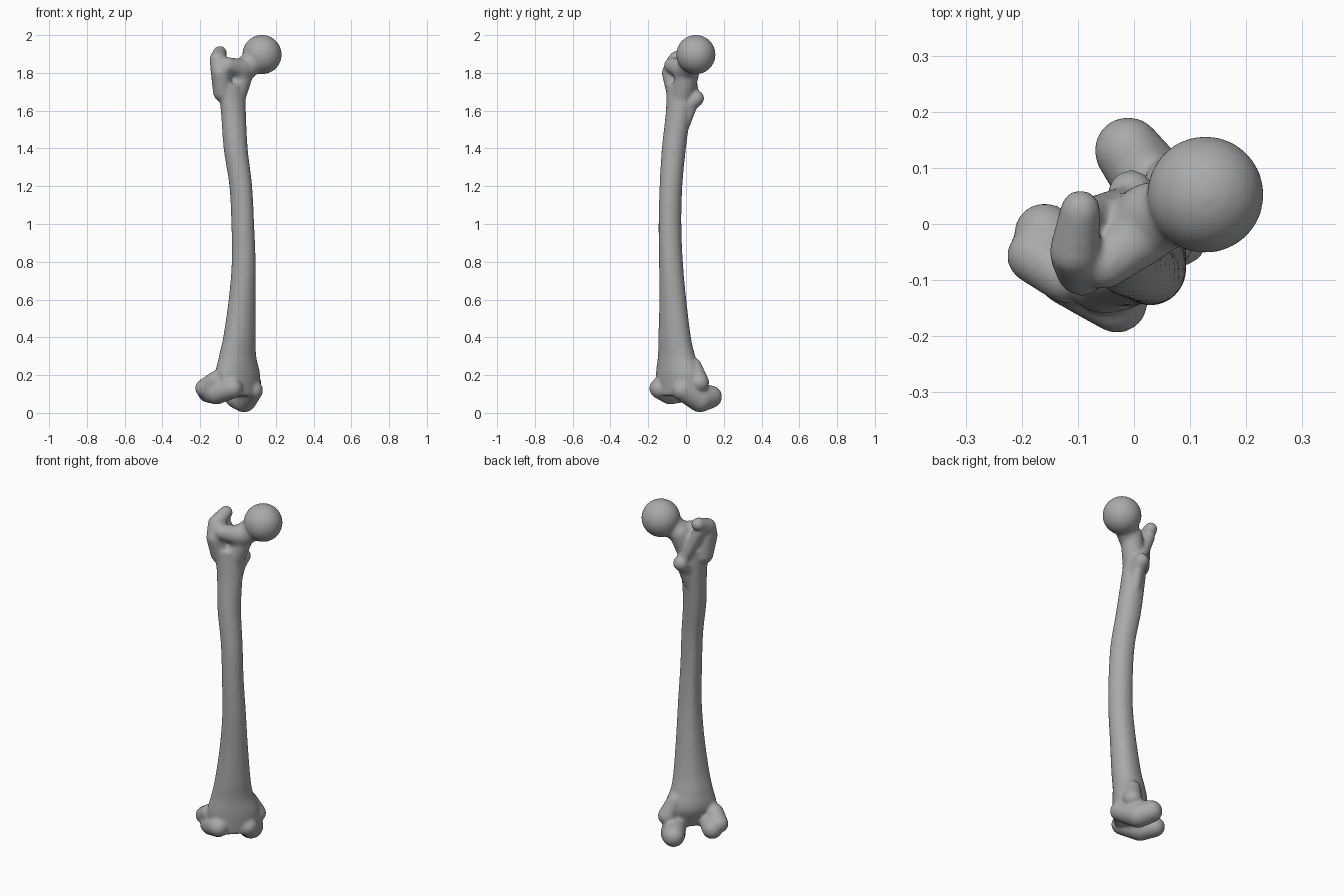
import bpy, bmesh, math
from mathutils import Matrix, Vector

cube = bpy.data.objects.get("Cube")
if cube:
    bpy.data.objects.remove(cube)

bone = bmesh.new()


def add_shell(shell):
    """Append a closed shell to the bone."""
    bmesh.ops.recalc_face_normals(shell, faces=shell.faces)
    mesh = bpy.data.meshes.new("shell")
    shell.to_mesh(mesh)
    shell.free()
    bone.from_mesh(mesh)
    bpy.data.meshes.remove(mesh)


def lump(*balls):
    """Convex lump wrapped around balls given as (side, back, height, radius)."""
    points = []
    for *centre, radius in balls:
        ball = bmesh.new()
        bmesh.ops.create_icosphere(ball, subdivisions=4, radius=radius)
        points += [v.co + Vector(centre) for v in ball.verts]
        ball.free()
    shell = bmesh.new()
    for p in points:
        shell.verts.new(p)
    hull = bmesh.ops.convex_hull(shell, input=shell.verts)
    spare = {g for g in hull["geom_interior"] + hull["geom_unused"]
             if isinstance(g, bmesh.types.BMVert)}
    bmesh.ops.delete(shell, geom=list(spare), context="VERTS")
    add_shell(shell)


def catmull(a, b, c, d, t):
    return 0.5 * (2 * b + (c - a) * t + (2 * a - 5 * b + 4 * c - d) * t * t
                  + (3 * b - a - 3 * c + d) * t ** 3)


def shaft(sections, sides=48, steps=8):
    """Loft of ovals (height, side, back, half width, half depth) with a rear ridge."""
    s = [Vector(v) for v in sections]
    s = [s[0]] + s + [s[-1]]
    rows = [catmull(*s[i:i + 4], k / steps) for i in range(len(s) - 3) for k in range(steps)]
    rows.append(s[-1])
    shell = bmesh.new()
    rings = []
    for z, cx, cy, rx, ry in rows:
        ring = []
        for k in range(sides):
            a = math.tau * k / sides
            ridge = 1 + 0.1 * max(0, math.sin(a)) ** 8
            ring.append(shell.verts.new((cx + rx * math.cos(a), cy + ry * math.sin(a) * ridge, z)))
        rings.append(ring)
    for low, high in zip(rings, rings[1:]):
        for k in range(sides):
            n = (k + 1) % sides
            shell.faces.new((low[k], low[n], high[n], high[k]))
    shell.faces.new(rings[0])
    shell.faces.new(rings[-1])
    add_shell(shell)


# Bowed shaft, flaring towards the knee
shaft([
    (0.09, -0.03, -0.05, 0.12, 0.06), (0.2, -0.03, -0.03, 0.14, 0.088),
    (0.3, -0.037, -0.034, 0.112, 0.083), (0.4, -0.037, -0.048, 0.095, 0.076),
    (0.6, -0.034, -0.065, 0.075, 0.067), (0.8, -0.035, -0.078, 0.063, 0.063),
    (1.0, -0.042, -0.078, 0.058, 0.062), (1.2, -0.046, -0.067, 0.058, 0.062),
    (1.4, -0.054, -0.037, 0.063, 0.064), (1.6, -0.046, -0.011, 0.07, 0.062),
    (1.74, -0.046, 0.004, 0.085, 0.06),
])

# Inner and outer knee knuckles
lump((0.085, 0.1, 0.085, 0.06), (0.075, 0.03, 0.07, 0.067), (0.04, -0.07, 0.12, 0.055))
lump((-0.125, 0.1, 0.11, 0.055), (-0.14, 0.02, 0.107, 0.062), (-0.12, -0.077, 0.13, 0.055))
# Side bumps above the knuckles
lump((0.1, 0.0, 0.16, 0.052), (0.06, 0.0, 0.25, 0.04))
lump((-0.165, 0.085, 0.13, 0.05), (-0.15, 0.02, 0.17, 0.05))

# Ball head and neck
lump((0.127, -0.053, 1.897, 0.104))
lump((0.1, -0.045, 1.875, 0.065), (0.0, -0.01, 1.8, 0.062))
lump((0.03, -0.01, 1.82, 0.06), (-0.035, 0.0, 1.66, 0.062))

# Large outer knob with its hooked tip, front edge and rear crest
lump((-0.11, 0.03, 1.85, 0.05), (-0.125, 0.007, 1.8, 0.045), (-0.09, 0.02, 1.7, 0.055))
lump((-0.05, 0.085, 1.908, 0.036), (-0.11, 0.04, 1.87, 0.045))
lump((-0.09, -0.015, 1.84, 0.042), (0.0, -0.025, 1.82, 0.055))
lump((-0.06, 0.075, 1.86, 0.032), (0.02, 0.03, 1.68, 0.035))

# Small rear knob
lump((0.035, 0.042, 1.665, 0.042), (-0.02, 0.0, 1.61, 0.045))
lump((0.02, 0.025, 1.63, 0.03), (-0.035, -0.01, 1.48, 0.035))

# Turn into place and fuse into one smooth surface
bone.transform(Matrix.Rotation(math.radians(45), 4, "Z"))
mesh = bpy.data.meshes.new("thigh_bone")
bone.to_mesh(mesh)
bone.free()
obj = bpy.data.objects.new("thigh_bone", mesh)
bpy.context.collection.objects.link(obj)
remesh = obj.modifiers.new("fuse", "REMESH")
remesh.mode = "VOXEL"
remesh.voxel_size = 0.008
remesh.use_smooth_shade = True
smooth = obj.modifiers.new("soften", "SMOOTH")
smooth.factor = 0.5
smooth.iterations = 10

# Plain grey colour
grey = bpy.data.materials.new("bone_grey")
grey.use_nodes = True
colour = (0.4, 0.4, 0.4, 1)
grey.diffuse_color = colour
grey.node_tree.nodes["Principled BSDF"].inputs["Base Color"].default_value = colour
mesh.materials.append(grey)
